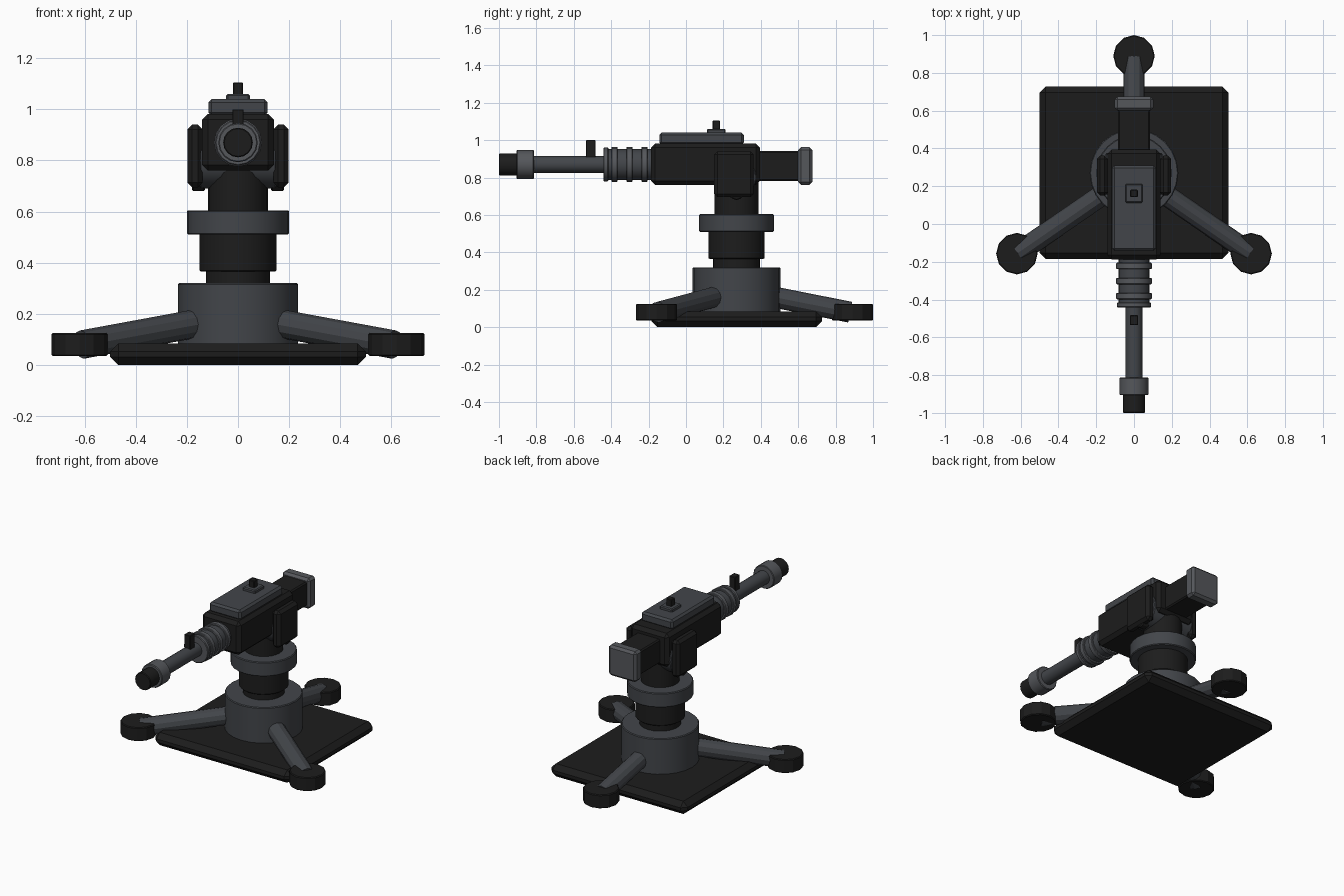
import bpy, math
from mathutils import Vector

if "Cube" in bpy.data.objects:
    bpy.data.objects.remove(bpy.data.objects["Cube"])


def material(name, rgb):
    m = bpy.data.materials.new(name)
    m.diffuse_color = (*rgb, 1)
    m.use_nodes = True
    m.node_tree.nodes["Principled BSDF"].inputs["Base Color"].default_value = m.diffuse_color
    return m


BLACK = material("black", (0.012, 0.012, 0.012))
GREY = material("gunmetal", (0.055, 0.06, 0.068))
LIGHT = material("worn_steel", (0.09, 0.095, 0.105))
CY = 0.27   # pedestal centre line
BZ = 0.87   # barrel axis height


def finish(ob, name, mat, bevel):
    ob.name = name
    ob.data.materials.append(mat)
    if bevel:
        b = ob.modifiers.new("edge_bevel", "BEVEL")
        b.width = bevel
        b.segments = 1
        b.limit_method = "ANGLE"
        b.angle_limit = math.radians(50)
    return ob


def box(name, x, y, z, mat, bevel=0.008):
    """Box from (min, max) ranges."""
    bpy.ops.mesh.primitive_cube_add(size=1, location=[(a + b) / 2 for a, b in (x, y, z)])
    ob = bpy.context.object
    ob.scale = [b - a for a, b in (x, y, z)]
    bpy.ops.object.transform_apply(location=False, rotation=False, scale=True)
    return finish(ob, name, mat, bevel)


def tube(name, a, b, r, mat, sides=20, bevel=0.005):
    """Cylinder between two points."""
    a, b = Vector(a), Vector(b)
    d = b - a
    bpy.ops.mesh.primitive_cylinder_add(vertices=sides, radius=r, depth=d.length, location=(a + b) / 2)
    ob = bpy.context.object
    ob.rotation_euler = d.to_track_quat("Z", "Y").to_euler()
    bpy.ops.object.shade_smooth_by_angle(angle=math.radians(25))
    return finish(ob, name, mat, bevel)


def column(name, z0, z1, r, mat):
    tube(name, (0, CY, z0), (0, CY, z1), r, mat, 24)


def barrel(name, y0, y1, r, mat, sides=16):
    tube(name, (0, y0, BZ), (0, y1, BZ), r, mat, sides, 0.004)


# ground plate and hub
box("base_plate", (-0.5, 0.5), (-0.185, 0.728), (0, 0.085), BLACK, 0.032)
column("base_hub", 0.08, 0.32, 0.235, GREY)

# three outrigger legs with round feet
for name, fx, fy in (("rear", 0, 0.89), ("left", -0.62, -0.157), ("right", 0.62, -0.157)):
    tube(name + "_foot", (fx, fy, 0.035), (fx, fy, 0.125), 0.11, BLACK, 12)
    out = Vector((fx, fy - CY, 0)).normalized()
    end = Vector((fx, fy, 0.08)) - out * 0.012
    start = Vector((0, CY, 0.165)) + out * 0.18
    tube(name + "_leg", start, end, 0.056, GREY, 12, 0)

# pedestal column
column("lower_collar", 0.31, 0.37, 0.126, BLACK)
column("column_body", 0.365, 0.515, 0.15, BLACK)
column("swivel_ring", 0.51, 0.605, 0.2, GREY)
column("neck", 0.6, 0.8, 0.117, BLACK)

# trunnion and side cheeks
tube("trunnion", (-0.15, CY - 0.005, 0.8), (0.15, CY - 0.005, 0.8), 0.11, GREY, 20)
for s, side in ((-1, "left"), (1, "right")):
    box(side + "_cheek", sorted((s * 0.138, s * 0.197)), (0.15, 0.362), (0.695, 0.94), BLACK, 0.018)
    tube(side + "_cheek_pin", (s * 0.13, CY, 0.72), (s * 0.18, CY, 0.72), 0.04, BLACK, 12)

# receiver, top cover and rear block
box("receiver", (-0.14, 0.14), (-0.187, 0.395), (0.76, 0.982), BLACK, 0.022)
box("top_cover", (-0.116, 0.116), (-0.143, 0.31), (0.975, 1.04), GREY, 0.013)
box("rear_block", (-0.085, 0.085), (0.38, 0.61), (0.782, 0.942), BLACK)
box("rear_plate", (-0.102, 0.102), (0.6, 0.675), (0.76, 0.962), LIGHT, 0.015)

# sights
box("rear_sight_base", (-0.046, 0.046), (0.112, 0.212), (1.03, 1.06), GREY, 0.006)
box("rear_sight_post", (-0.02, 0.02), (0.142, 0.182), (1.05, 1.105), BLACK, 0.004)
box("front_sight", (-0.022, 0.022), (-0.535, -0.483), (0.9, 1.0), BLACK, 0.003)

# barrel assembly along -y
barrel("barrel_sleeve", -0.17, -0.438, 0.082, GREY)
for i, y in enumerate((-0.222, -0.302, -0.382)):
    barrel(f"sleeve_ring_{i + 1}", y + 0.017, y - 0.017, 0.094, LIGHT)
barrel("sleeve_end", -0.415, -0.442, 0.09, LIGHT)
barrel("barrel_tube", -0.42, -0.83, 0.045, GREY)
barrel("muzzle_collar", -0.813, -0.906, 0.077, LIGHT)
barrel("muzzle_tip", -0.9, -1.0, 0.058, BLACK)
